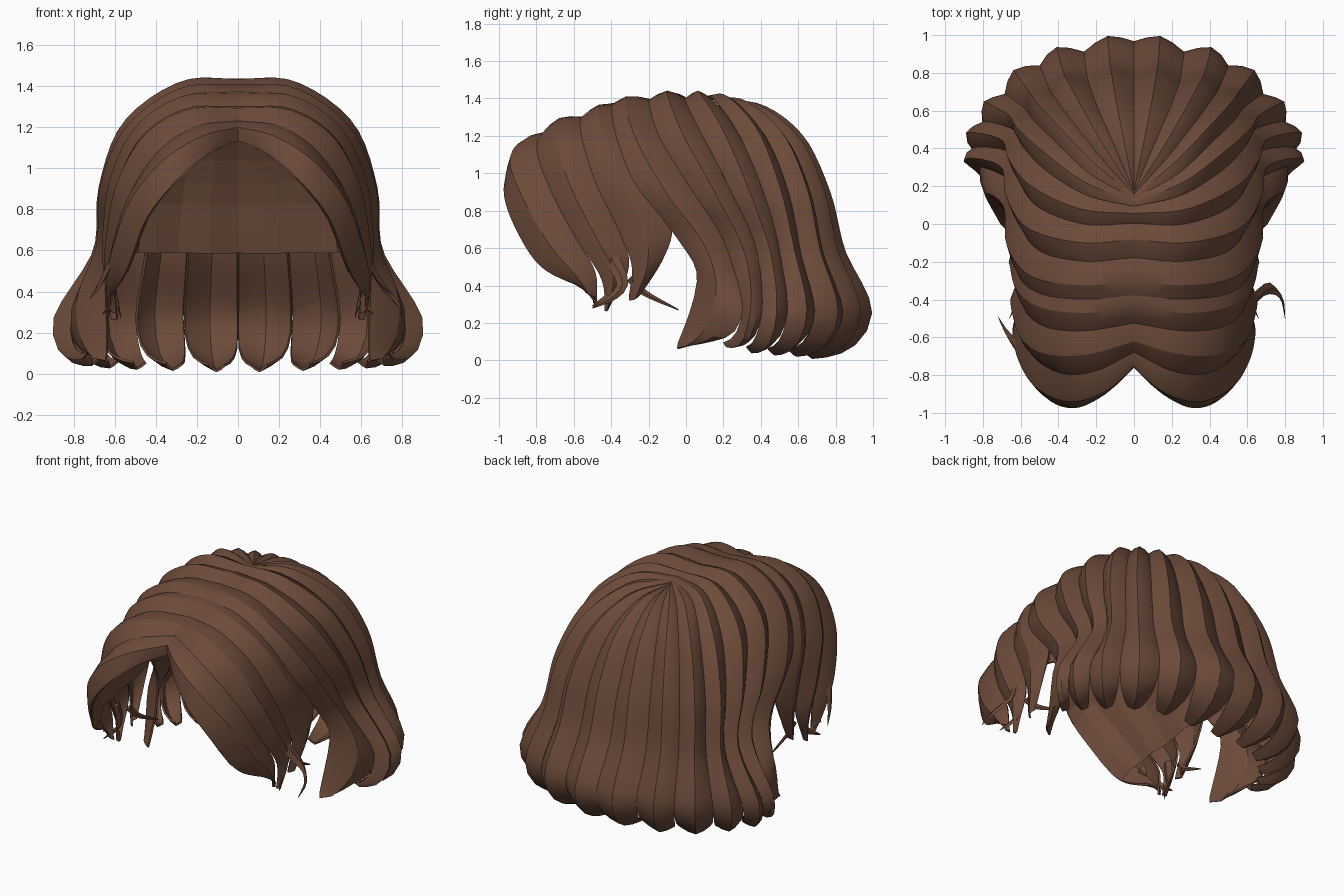
import bpy, math, random
from mathutils import Vector

if "Cube" in bpy.data.objects:
    bpy.data.objects.remove(bpy.data.objects["Cube"])

random.seed(4)
brown = bpy.data.materials.new("chestnut_brown")
brown.diffuse_color = (0.15, 0.07, 0.042, 1)
brown.use_nodes = True
brown.node_tree.nodes["Principled BSDF"].inputs["Base Color"].default_value = brown.diffuse_color

# Guide strands from parting to tip, ordered front to back (right half)
FRINGE = [
    [(0, -.77, 1.14), (.14, -.91, 1.08), (.31, -.99, .95), (.46, -.95, .77), (.55, -.82, .54), (.60, -.67, .43), (.62, -.53, .38)],
    [(0, -.72, 1.22), (.18, -.84, 1.19), (.36, -.87, 1.08), (.52, -.79, .88), (.60, -.66, .65), (.63, -.52, .45), (.61, -.46, .28)],
    [(0, -.57, 1.30), (.25, -.62, 1.29), (.46, -.61, 1.16), (.58, -.54, .93), (.62, -.42, .68), (.63, -.34, .48), (.60, -.40, .27)],
    [(0, -.34, 1.39), (.27, -.36, 1.36), (.49, -.32, 1.20), (.61, -.20, .95), (.64, -.08, .73), (.64, -.11, .55), (.60, -.18, .37)],
]
BACK = [
    [(0, -.42, 1.37), (.27, -.44, 1.34), (.50, -.41, 1.18), (.63, -.29, .93), (.65, -.04, .64), (.67, .04, .40), (.62, -.15, .05)],
    [(0, -.18, 1.41), (.27, -.20, 1.395), (.53, -.14, 1.20), (.65, .04, .90), (.67, .22, .60), (.84, .29, .27), (.74, .14, .09)],
    [(0, .02, 1.42), (.27, .02, 1.40), (.53, .12, 1.21), (.64, .27, .90), (.68, .40, .58), (.88, .42, .23), (.72, .30, .06)],
    [(0, .12, 1.41), (.25, .22, 1.40), (.46, .38, 1.21), (.59, .50, .90), (.64, .57, .58), (.77, .63, .23), (.60, .46, .04)],
    [(0, .16, 1.40), (.17, .36, 1.36), (.32, .56, 1.18), (.41, .69, .90), (.45, .76, .58), (.49, .87, .23), (.38, .62, .03)],
    [(0, .18, 1.39), (0, .42, 1.35), (0, .62, 1.18), (0, .76, .88), (0, .84, .58), (0, .99, .23), (0, .67, .02)],
]


def spline(pts, t):
    """Smooth curve through points, t from 0 to 1."""
    n = len(pts) - 1
    t = min(max(t, 0), 1) * n
    i = min(int(t), n - 1)
    f = t - i
    b, c = pts[i], pts[i + 1]
    a = pts[i - 1] if i else 2 * b - c
    d = pts[i + 2] if i + 2 <= n else 2 * c - b
    return 0.5 * (2 * b + (c - a) * f + (2 * a - 5 * b + 4 * c - d) * f * f
                  + (3 * b - a - 3 * c + d) * f ** 3)


def surface(guides, u, v):
    return spline([spline(g, v) for g in guides], u)


def outward(guides, u, v):
    v = min(max(v, .12), .97)
    e = .02
    du = surface(guides, u + e, v) - surface(guides, u - e, v)
    dv = surface(guides, u, v + e) - surface(guides, u, v - e)
    return dv.cross(du).normalized()


def finish(name, verts, faces, mirror=True, thick=0, smooth=True):
    me = bpy.data.meshes.new(name)
    me.from_pydata(verts, [], faces)
    me.materials.append(brown)
    ob = bpy.data.objects.new(name, me)
    bpy.context.collection.objects.link(ob)
    bpy.ops.object.select_all(action='DESELECT')
    ob.select_set(True)
    bpy.context.view_layer.objects.active = ob
    if thick:
        mod = ob.modifiers.new("thickness", 'SOLIDIFY')
        mod.thickness, mod.offset = thick, -1
    if mirror:
        mod = ob.modifiers.new("mirror", 'MIRROR')
        mod.use_mirror_merge = False
    bpy.ops.object.convert(target='MESH')
    if smooth:
        bpy.ops.object.shade_smooth_by_angle(angle=math.radians(28))


def grid_faces(nu, nv):
    w = nv + 1
    return [(i * w + j, i * w + j + 1, (i + 1) * w + j + 1, (i + 1) * w + j)
            for i in range(nu) for j in range(nv)]


def locks(name, table, bounds, height, taper_from, narrow, curl):
    """Ridged locks between the given guide bounds, each with its own tip."""
    guides = [[Vector(p) for p in g] for g in table]
    last = len(guides) - 1
    nu, nv = 4, 28
    for k, (lo, hi) in enumerate(zip(bounds, bounds[1:])):
        verts = []
        reach = 1 - random.uniform(0, .012)
        for i in range(nu + 1):
            s = i / nu
            # peaked ridge along the middle of each lock
            ridge = (1 - abs(2 * s - 1) ** 1.4) * 1.6 - .75
            for j in range(nv + 1):
                v = j / nv * reach
                t = max(0, (v - taper_from) / (1 - taper_from))
                width = 1 - narrow * t ** 2
                u = ((lo + hi) / 2 + (s - .5) * width * (hi - lo)) / last
                # the crown starts flat, the parting starts ridged
                root = 0 if lo >= 2.5 else .6
                amp = height * (root + (1 - root) * min(1, v / .35)) * (1 - .4 * t)
                p = surface(guides, u, v) + outward(guides, u, v) * ridge * amp
                p.z -= curl * math.sin(math.pi * max(0, v * 6 - 5))
                p.x = 0 if j == 0 else max(p.x, 0)
                p.z = max(p.z, 0)
                verts.append(p)
        finish(f"{name}_{k + 1}", verts, grid_faces(nu, nv), thick=.012)


def lining(name, table, cols, depth, v_end):
    """Flat inner layer under the locks."""
    guides = [[Vector(p) for p in g] for g in table]
    nv = 10
    verts = []
    for i in range(cols + 1):
        for j in range(nv + 1):
            u, v = i / cols, .03 + (v_end - .03) * j / nv
            wave = .015 * (i % 2)
            p = surface(guides, u, v) - outward(guides, u, v) * (depth + wave)
            p.x = max(p.x, 0)
            verts.append(p)
    faces = [f[::-1] for f in grid_faces(cols, nv)]
    finish(name, verts, faces, smooth=False)


def wisp(name, path, width, mirror):
    """Thin pointed strand with a diamond section."""
    path = [Vector(p) for p in path]
    n = 8
    verts, faces = [], []
    for j in range(n + 1):
        t = j / n
        p = spline(path, t)
        d = (spline(path, min(1, t + .05)) - spline(path, max(0, t - .05))).normalized()
        side = d.cross(Vector((1, 0, 0))).normalized()
        out = side.cross(d)
        w = width * (1 - t ** 1.6) + .003
        verts += [p + side * w, p + out * w * .4, p - side * w, p - out * w * .4]
    for j in range(n):
        for q in range(4):
            r = (q + 1) % 4
            faces.append((4 * j + q, 4 * j + r, 4 * j + 4 + r, 4 * j + 4 + q))
    faces += [(3, 2, 1, 0), tuple(4 * n + q for q in range(4))]
    finish(name, verts, faces, mirror)


# Main hair
locks("fringe_lock", FRINGE, [0, 1.3, 2.2, 3], .03, .74, .72, 0)
locks("back_lock", BACK, [0, 1, 1.9, 2.65, 3.3, 3.95, 4.48, 5], .036, .85, .62, .05)

# Inner layers
lining("fringe_lining", FRINGE, 6, .035, .72)
lining("back_lining", BACK, 16, .05, .655)

# Loose strands
wisp("right_wisp", [(.63, -.40, .55), (.71, -.34, .42), (.78, -.39, .34), (.80, -.50, .28)], .035, False)
wisp("left_wisp", [(-.61, -.66, .56), (-.67, -.58, .44), (-.72, -.49, .37)], .035, False)
wisp("temple_wisp", [(.61, -.30, .44), (.59, -.22, .36), (.57, -.04, .27)], .02, True)
wisp("cheek_wisp", [(.62, -.42, .5), (.61, -.40, .36), (.66, -.50, .29)], .035, True)
